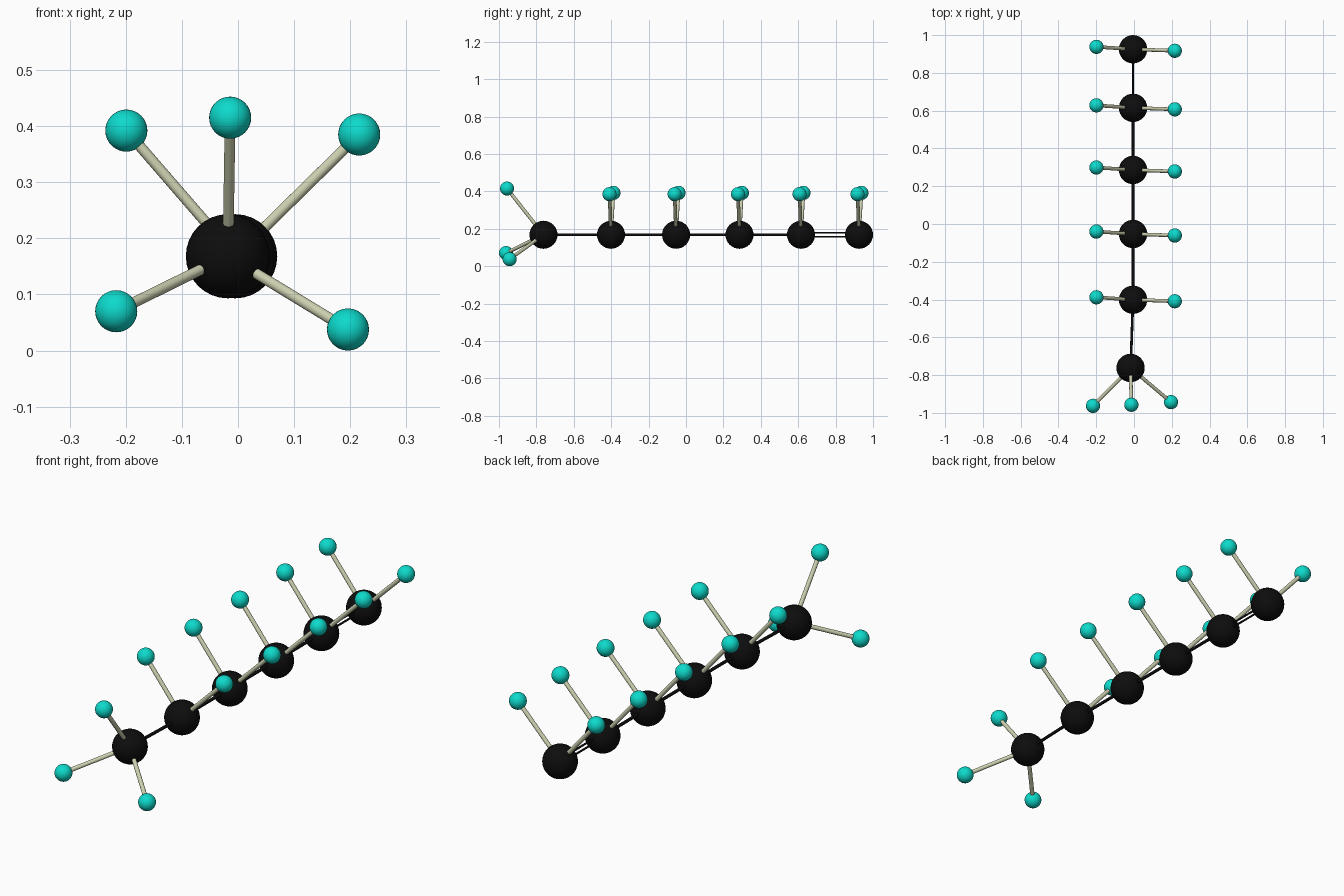
import bpy
from mathutils import Vector

if "Cube" in bpy.data.objects:
    bpy.data.objects.remove(bpy.data.objects["Cube"])


def make_mat(name, color):
    m = bpy.data.materials.new(name)
    m.diffuse_color = (*color, 1)
    m.use_nodes = True
    m.node_tree.nodes["Principled BSDF"].inputs["Base Color"].default_value = m.diffuse_color
    return m


BLACK = make_mat("black", (0.004, 0.004, 0.004))
TEAL = make_mat("teal", (0.004, 0.70, 0.60))
BEIGE = make_mat("beige", (0.62, 0.64, 0.44))


def finish(name, mat):
    ob = bpy.context.object
    ob.name = name
    ob.data.materials.append(mat)
    bpy.ops.object.shade_smooth_by_angle()


def ball(name, pos, radius, mat):
    bpy.ops.mesh.primitive_uv_sphere_add(segments=32, ring_count=16,
                                         radius=radius, location=pos)
    finish(name, mat)


def rod(name, a, b, radius, mat):
    a, b = Vector(a), Vector(b)
    d = b - a
    bpy.ops.mesh.primitive_cylinder_add(
        vertices=20, radius=radius, depth=d.length, location=(a + b) / 2,
        rotation=d.to_track_quat('Z', 'Y').to_euler())
    finish(name, mat)


BIG, SMALL, Z = 0.075, 0.0375, 0.168

# Large balls along the chain; the first one sits slightly off axis
chain = [Vector((-0.018 if i == 0 else -0.005, y, Z))
         for i, y in enumerate((-0.762, -0.401, -0.053, 0.286, 0.615, 0.925))]
for i, c in enumerate(chain):
    ball(f"large_ball_{i}", c, BIG, BLACK)

# Chain links: single rods, then a twin rod at the back
for i in range(4):
    rod(f"chain_rod_{i}", chain[i], chain[i + 1], 0.007, BLACK)
for side in (-1, 1):
    off = Vector((0, 0, 0.0105 * side))
    rod("twin_rod", chain[4] + off, chain[5] + off, 0.0045, BLACK)


# Small balls with their sticks
def branch(c, tip):
    ball("small_ball", tip, SMALL, TEAL)
    rod("stick", c, tip, 0.0095, BEIGE)


for c in chain[1:]:
    branch(c, Vector((-0.199, c.y + 0.013, 0.392)))
    branch(c, Vector((0.216, c.y - 0.008, 0.385)))

# Three branches on the front end
for tip in ((-0.014, -0.957, 0.415), (-0.217, -0.9625, 0.070),
            (0.196, -0.943, 0.0375)):
    branch(chain[0], Vector(tip))
